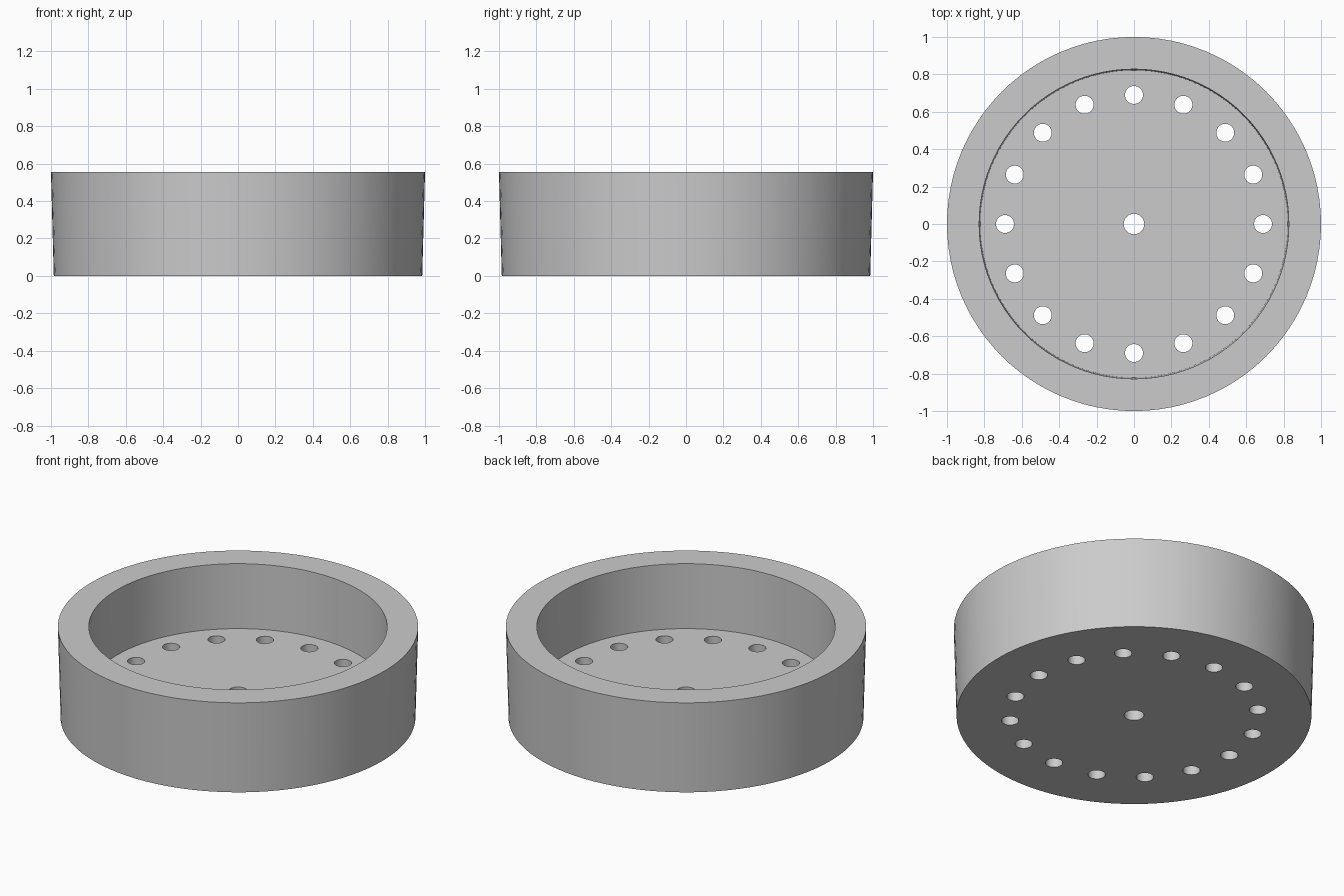
import bpy, bmesh, math
from mathutils import Matrix, Vector

cube = bpy.data.objects.get("Cube")
if cube:
    bpy.data.objects.remove(cube, do_unlink=True)

SEGMENTS = 96
RIM_Z, FLOOR_Z = 0.555, 0.16
HOLES, RING_RADIUS = 16, 0.69

grey = bpy.data.materials.new("plain grey")
grey.use_nodes = True
colour = (0.6, 0.6, 0.6, 1)
grey.diffuse_color = colour
grey.node_tree.nodes["Principled BSDF"].inputs["Base Color"].default_value = colour


def make_object(name, bm):
    bmesh.ops.recalc_face_normals(bm, faces=bm.faces)
    mesh = bpy.data.meshes.new(name)
    bm.to_mesh(mesh)
    bm.free()
    mesh.materials.append(grey)
    obj = bpy.data.objects.new(name, mesh)
    bpy.context.collection.objects.link(obj)
    return obj


# Tray: tapered wall, flat rim and recessed floor, turned from one profile
profile = [(0.985, 0), (1.0, RIM_Z), (0.828, RIM_Z), (0.822, FLOOR_Z)]
bm = bmesh.new()
rings = []
for radius, z in profile:
    circle = bmesh.ops.create_circle(bm, segments=SEGMENTS, radius=radius,
                                     matrix=Matrix.Translation((0, 0, z)))
    rings.append(circle["verts"])
for lower, upper in zip(rings, rings[1:]):
    for i in range(SEGMENTS):
        j = (i + 1) % SEGMENTS
        bm.faces.new((lower[i], lower[j], upper[j], upper[i]))
bm.faces.new(rings[0])
bm.faces.new(rings[-1])
tray = make_object("round_tray", bm)

# Drain holes: one in the centre and a ring around it
bm = bmesh.new()


def add_hole(x, y, radius):
    bmesh.ops.create_cone(bm, cap_ends=True, segments=32, radius1=radius,
                          radius2=radius, depth=0.6,
                          matrix=Matrix.Translation((x, y, 0)))


add_hole(0, 0, 0.055)
for i in range(HOLES):
    angle = math.tau * i / HOLES
    add_hole(RING_RADIUS * math.cos(angle), RING_RADIUS * math.sin(angle), 0.048)
cutter = make_object("hole_cutter", bm)
cutter.hide_render = True

cut = tray.modifiers.new("drain holes", "BOOLEAN")
cut.operation = "DIFFERENCE"
cut.solver = "EXACT"
cut.object = cutter

bpy.ops.object.select_all(action="DESELECT")
tray.select_set(True)
bpy.context.view_layer.objects.active = tray
bpy.ops.object.modifier_apply(modifier=cut.name)
bpy.data.objects.remove(cutter, do_unlink=True)
bpy.ops.object.shade_smooth_by_angle(angle=math.radians(30))
